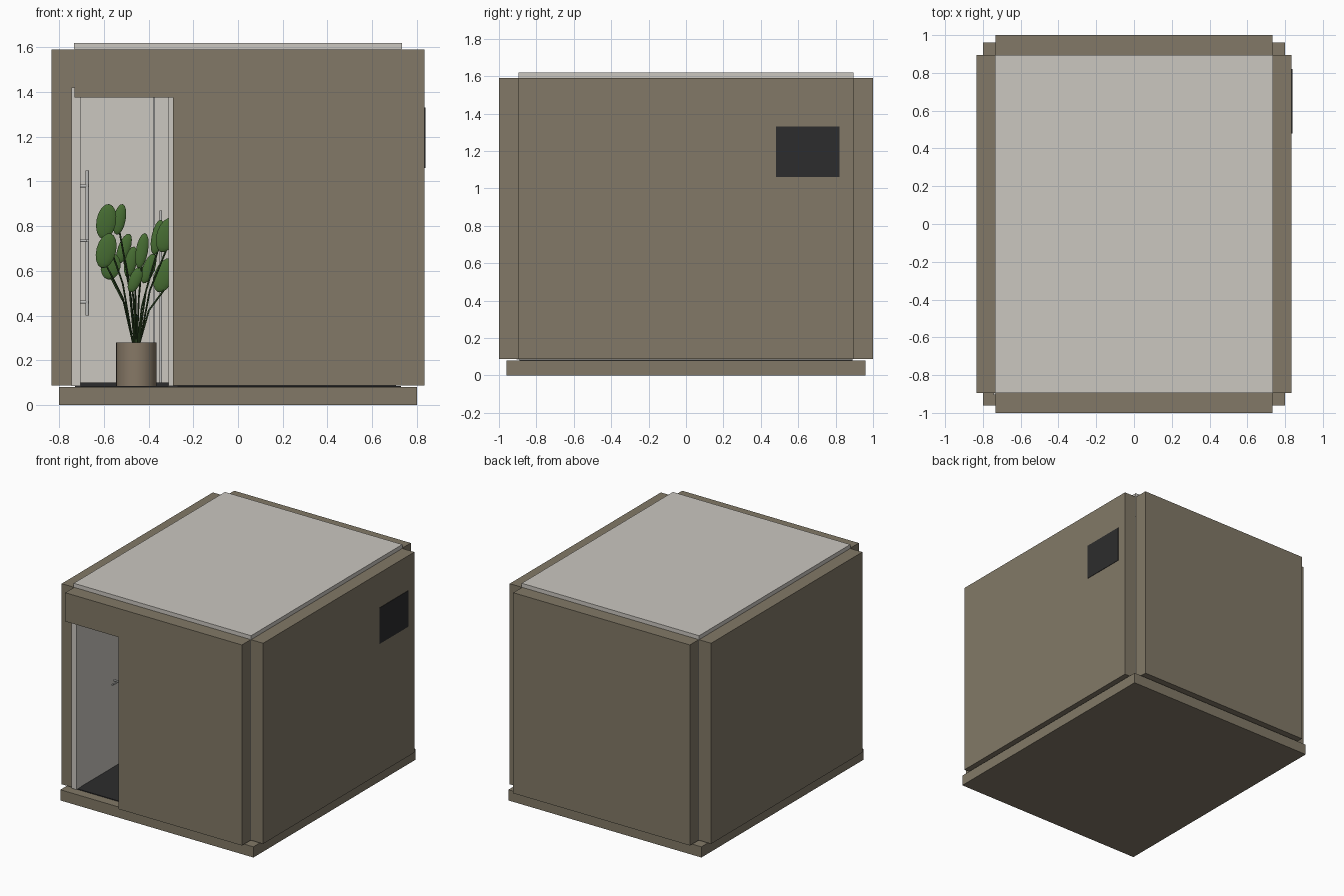
import bpy, bmesh, math, random
from mathutils import Matrix, Vector

random.seed(4)
cube = bpy.data.objects.get("Cube")
if cube:
    bpy.data.objects.remove(cube, do_unlink=True)


def material(name, rgb):
    """Flat colour from sRGB bytes."""
    lin = [((c / 255 + 0.055) / 1.055) ** 2.4 for c in rgb]
    m = bpy.data.materials.new(name)
    m.use_nodes = True
    m.diffuse_color = (*lin, 1)
    m.node_tree.nodes["Principled BSDF"].inputs["Base Color"].default_value = (*lin, 1)
    return m


taupe = material("taupe panel", (130, 121, 103))
pale = material("pale grey", (203, 199, 192))
dark = material("charcoal", (44, 44, 45))
metal = material("light metal", (190, 190, 188))
clay = material("clay pot", (134, 120, 102))
green = material("leaf green", (70, 108, 50))
stem_green = material("stem green", (42, 66, 32))


def finish(name, bm, mat):
    bmesh.ops.recalc_face_normals(bm, faces=bm.faces)
    mesh = bpy.data.meshes.new(name)
    bm.to_mesh(mesh)
    bm.free()
    mesh.materials.append(mat)
    obj = bpy.data.objects.new(name, mesh)
    bpy.context.collection.objects.link(obj)
    return obj


def box(name, x, y, z, mat):
    """Box from (low, high) ranges."""
    bm = bmesh.new()
    size = [b - a for a, b in (x, y, z)]
    mid = [(a + b) / 2 for a, b in (x, y, z)]
    bmesh.ops.create_cube(bm, size=1, matrix=Matrix.Translation(mid) @ Matrix.Diagonal((*size, 1)))
    return finish(name, bm, mat)


def slab(name, outline, y0, y1, mat):
    """Outline in x and z, extruded along y."""
    bm = bmesh.new()
    face = bm.faces.new([bm.verts.new((x, y0, z)) for x, z in outline])
    ext = bmesh.ops.extrude_face_region(bm, geom=[face])["geom"]
    bmesh.ops.translate(bm, vec=(0, y1 - y0, 0), verts=[v for v in ext if isinstance(v, bmesh.types.BMVert)])
    return finish(name, bm, mat)


def smooth(obj):
    bpy.ops.object.select_all(action="DESELECT")
    obj.select_set(True)
    bpy.context.view_layer.objects.active = obj
    bpy.ops.object.shade_smooth_by_angle()


def rod(name, centre, radius, length, axis="Z", mat=metal, sides=16):
    bm = bmesh.new()
    turn = Matrix.Rotation(math.pi / 2, 4, "Y") if axis == "X" else Matrix()
    bmesh.ops.create_cone(bm, cap_ends=True, segments=sides, radius1=radius, radius2=radius,
                          depth=length, matrix=Matrix.Translation(centre) @ turn)
    obj = finish(name, bm, mat)
    smooth(obj)
    return obj


IN_X, IN_Y = 0.735, 0.895       # inner faces of the cladding
LOW, HIGH = 0.087, 1.59         # cladding heights
DOOR_L, DOOR_R, DOOR_TOP = -0.705, -0.31, 1.385

# Base, floor and roof
box("base_slab", (-0.8, 0.8), (-0.96, 0.96), (0, 0.08), taupe)
box("floor", (-0.73, 0.73), (-0.89, 0.89), (0.079, 0.085), dark)
box("roof", (-IN_X, IN_X), (-IN_Y, IN_Y), (1.43, 1.62), pale)

# Outer cladding panels
for side, s in (("right", -1), ("left", 1)):
    box(side + "_cladding", sorted((s * IN_X, s * 0.835)), (-IN_Y, IN_Y), (LOW, HIGH), taupe)
box("back_cladding", (-0.732, 0.732), (IN_Y, 1), (LOW, HIGH), taupe)
slab("front_cladding", [(0.732, LOW), (0.732, HIGH), (-0.732, HIGH), (-0.732, 1.375),
                        (-0.29, 1.375), (-0.29, LOW)], -1, -IN_Y, taupe)

# Inner lining
for side, s in (("right", -1), ("left", 1)):
    box(side + "_lining", sorted((s * 0.707, s * 0.733)), (-0.89, 0.89), (0.086, 1.43), pale)
box("back_lining", (-0.707, 0.707), (0.865, 0.89), (0.086, 1.43), pale)
slab("front_lining", [(0.707, 0.086), (0.707, 1.43), (-0.707, 1.43), (-0.707, DOOR_TOP),
                      (DOOR_R, DOOR_TOP), (DOOR_R, 0.086)], -0.89, -0.865, pale)

# Door frame and open door handle
slab("door_frame", [(-0.745, 0.085), (-0.745, 1.42), (-0.27, 1.42), (-0.27, 0.085),
                    (DOOR_R, 0.085), (DOOR_R, DOOR_TOP), (DOOR_L, DOOR_TOP), (DOOR_L, 0.085)],
     -0.905, -0.86, pale)
rod("door_handle_stem", (-0.69, -0.46, 0.735), 0.006, 0.04, "X")
box("door_handle_lever", (-0.677, -0.667), (-0.53, -0.455), (0.73, 0.74), metal)

# Vent plate on the outer wall
box("vent_plate", (0.832, 0.838), (0.48, 0.82), (1.06, 1.33), dark)

# Shower area
box("shower_tray", (-0.707, 0.707), (0.3, 0.865), (0.085, 0.1), dark)
box("shower_screen", (-0.38, -0.372), (0.32, 0.865), (0.1, 1.43), metal)
rod("shower_rail", (-0.675, 0.5, 0.725), 0.008, 0.65)
for i, z in enumerate((0.46, 0.98)):
    rod("rail_bracket_%d" % (i + 1), (-0.69, 0.5, z), 0.007, 0.04, "X")
rod("tap_pole", (-0.345, 0.7, 0.485), 0.006, 0.77)

# Plant pot
px, py = -0.455, 0.0
rod("plant_pot", (px, py, 0.1825), 0.09, 0.195, mat=clay, sides=32)

# Plant leaves: position across, height and half-length
leaves = [(-0.59, 0.82, 0.08), (-0.53, 0.83, 0.07), (-0.59, 0.69, 0.08), (-0.51, 0.7, 0.07),
          (-0.57, 0.62, 0.06), (-0.48, 0.64, 0.07), (-0.43, 0.69, 0.08), (-0.46, 0.56, 0.06),
          (-0.4, 0.61, 0.07), (-0.36, 0.75, 0.08), (-0.32, 0.76, 0.08), (-0.33, 0.58, 0.08)]
bm = bmesh.new()
curve = bpy.data.curves.new("plant_stems", "CURVE")
curve.dimensions = "3D"
curve.bevel_depth = 0.004
curve.bevel_resolution = 1
for x, z, half in leaves:
    centre = Vector((x, py + random.uniform(-0.14, 0.14), z))
    width = 0.045 if abs(x - px) > 0.1 else 0.028
    lean = Matrix.Rotation(random.uniform(0.15, 0.4), 4, "Y")
    bmesh.ops.create_uvsphere(bm, u_segments=14, v_segments=8, radius=1,
                              matrix=Matrix.Translation(centre) @ lean @ Matrix.Diagonal((width, 0.012, half, 1)))
    foot = Vector((px + (x - px) * 0.1, py, 0.27))
    tip = centre - Vector((0, 0, half * 0.8))
    bend = foot.lerp(tip, 0.5) - Vector(((x - px) * 0.1, 0, -0.03))
    spline = curve.splines.new("POLY")
    spline.points.add(2)
    for p, co in zip(spline.points, (foot, bend, tip)):
        p.co = (*co, 1)
smooth(finish("plant_leaves", bm, green))
curve.materials.append(stem_green)
bpy.context.collection.objects.link(bpy.data.objects.new("plant_stems", curve))
